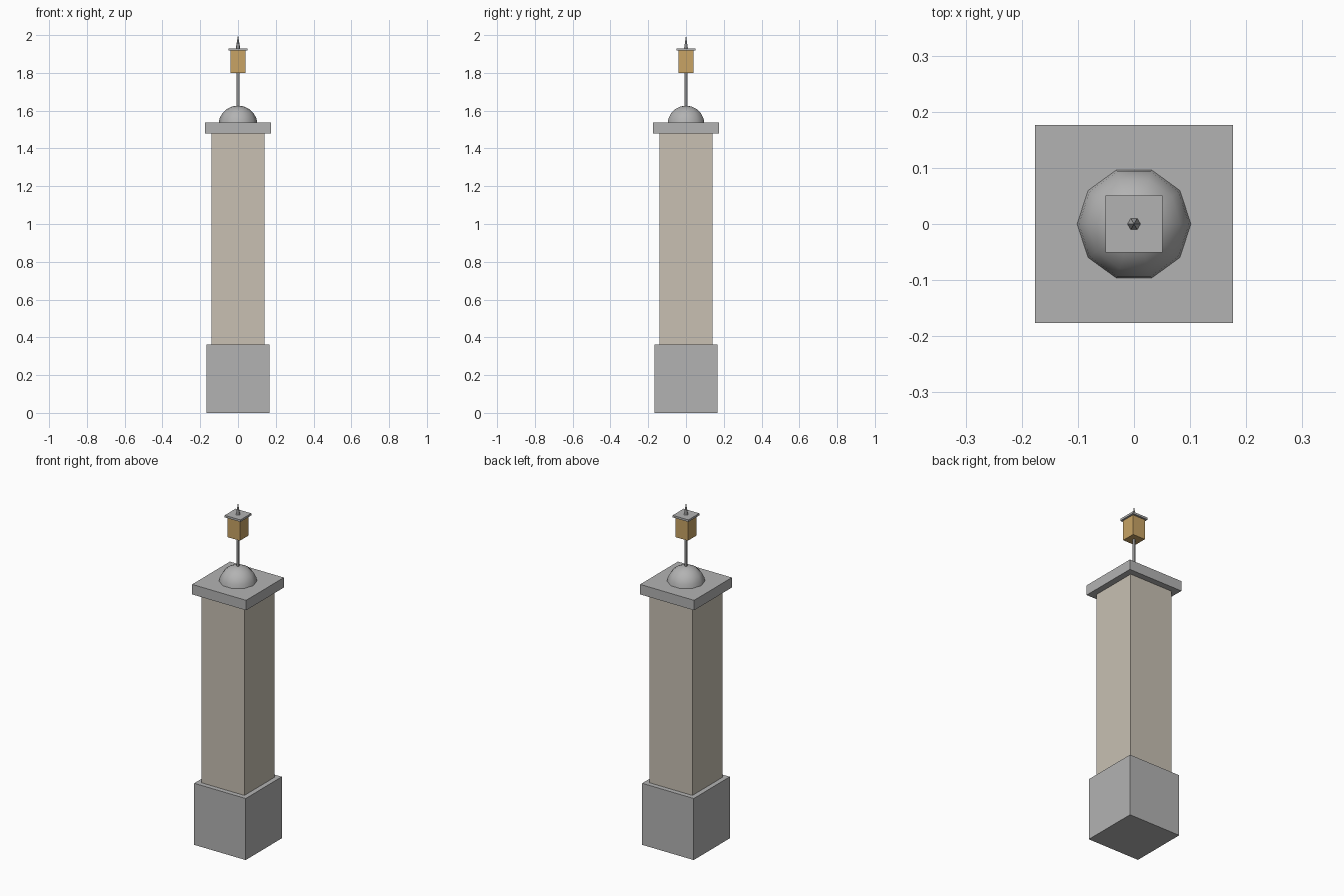
import bpy, bmesh, math

if "Cube" in bpy.data.objects:
    bpy.data.objects.remove(bpy.data.objects["Cube"])


def material(name, rgb):
    m = bpy.data.materials.new(name)
    m.diffuse_color = (*rgb, 1)
    m.use_nodes = True
    m.node_tree.nodes["Principled BSDF"].inputs["Base Color"].default_value = m.diffuse_color
    return m


GREY = material("grey stone", (0.45, 0.45, 0.45))
CREAM = material("cream plaster", (0.58, 0.53, 0.45))
AMBER = material("amber glass", (0.58, 0.37, 0.13))


def finish(name, bm, mat, smooth=False):
    mesh = bpy.data.meshes.new(name)
    bmesh.ops.recalc_face_normals(bm, faces=bm.faces)
    for f in bm.faces:
        f.smooth = smooth and len(f.verts) < 6
    bm.to_mesh(mesh)
    bm.free()
    mesh.materials.append(mat)
    ob = bpy.data.objects.new(name, mesh)
    bpy.context.collection.objects.link(ob)
    return ob


def block(name, half, z0, z1, mat):
    """Square block of given half width between two heights."""
    bm = bmesh.new()
    bmesh.ops.create_cube(bm, size=1)
    for v in bm.verts:
        v.co.x *= 2 * half
        v.co.y *= 2 * half
        v.co.z = z1 if v.co.z > 0 else z0
    finish(name, bm, mat)


def spindle(name, sides, r0, r1, z0, z1, mat):
    """Round or tapered post between two heights."""
    bm = bmesh.new()
    bmesh.ops.create_cone(bm, cap_ends=True, segments=sides,
                          radius1=r0, radius2=r1, depth=z1 - z0)
    # put a corner on the x axis
    ang = math.atan2(bm.verts[:][0].co.y, bm.verts[:][0].co.x)
    for v in bm.verts:
        x, y = v.co.x, v.co.y
        v.co.x = x * math.cos(ang) + y * math.sin(ang)
        v.co.y = y * math.cos(ang) - x * math.sin(ang)
        v.co.z += (z0 + z1) / 2
    finish(name, bm, mat)


# Pillar
block("plinth", 0.168, 0, 0.363, GREY)
block("shaft", 0.14, 0.363, 1.478, CREAM)
block("capstone", 0.176, 1.478, 1.537, GREY)

# Ten-sided dome on the capstone
bm = bmesh.new()
R, H, ZC, SIDES, RINGS = 0.103, 0.1, 1.527, 10, 5
rings = []
for i in range(RINGS):
    a = math.pi / 2 * i / RINGS
    rings.append([bm.verts.new((R * math.cos(a) * math.cos(2 * math.pi * k / SIDES),
                                R * math.cos(a) * math.sin(2 * math.pi * k / SIDES),
                                ZC + H * math.sin(a))) for k in range(SIDES)])
tip = bm.verts.new((0, 0, ZC + H))
for k in range(SIDES):
    n = (k + 1) % SIDES
    for lo, hi in zip(rings, rings[1:]):
        bm.faces.new((lo[k], lo[n], hi[n], hi[k]))
    bm.faces.new((rings[-1][k], rings[-1][n], tip))
bm.faces.new(rings[0][::-1])
finish("dome", bm, GREY, smooth=True)

# Lantern on its pole
spindle("lantern_pole", 6, 0.008, 0.008, 1.61, 1.81, GREY)
block("lantern", 0.04, 1.80, 1.918, AMBER)
block("lantern_roof", 0.051, 1.918, 1.93, GREY)
spindle("finial", 6, 0.0125, 0, 1.925, 2.0, GREY)
